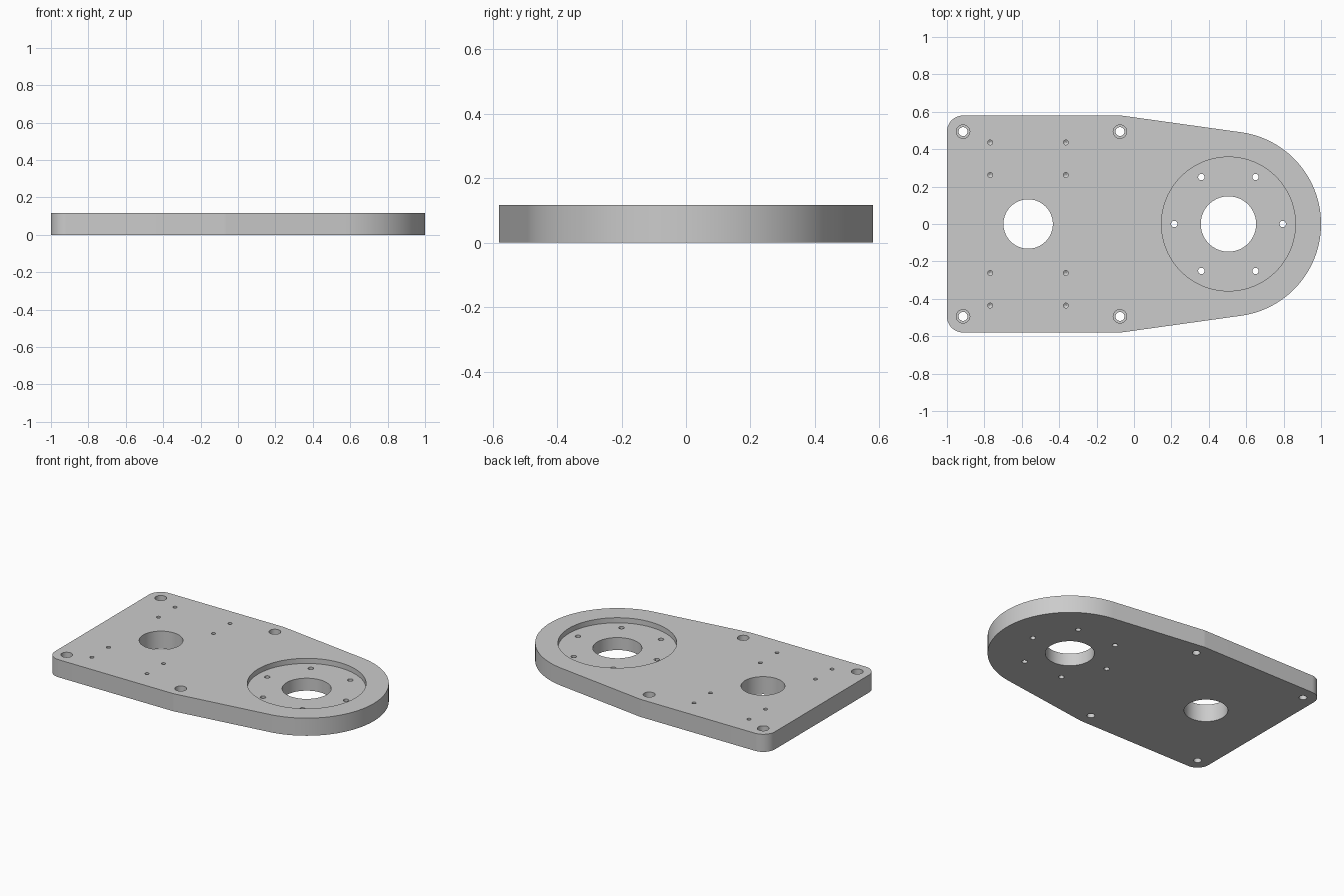
import bpy, bmesh
from math import sin, cos, pi, radians, atan2, acos, hypot

if "Cube" in bpy.data.objects:
    bpy.data.objects.remove(bpy.data.objects["Cube"])

H = 0.117                      # plate thickness
TOP = H + 0.05                 # cutters overshoot the faces
BOT = -0.05
NOSE_X, NOSE_R = 0.505, 0.495  # round end
CORNER_R = 0.086
CX, MX, CY = -0.914, -0.075, 0.494   # mounting hole positions


def new_object(name, bm):
    bmesh.ops.recalc_face_normals(bm, faces=bm.faces)
    mesh = bpy.data.meshes.new(name)
    bm.to_mesh(mesh)
    bm.free()
    ob = bpy.data.objects.new(name, mesh)
    bpy.context.collection.objects.link(ob)
    return ob


def arc(cx, cy, r, a0, a1, n):
    return [(cx + r * cos(a0 + (a1 - a0) * i / n), cy + r * sin(a0 + (a1 - a0) * i / n))
            for i in range(n + 1)]


def turned_cutter(name, profile, centres, n=48):
    """Revolve an (r, z) profile, bottom to top, at every centre."""
    bm = bmesh.new()
    for cx, cy in centres:
        rings = [[bm.verts.new((cx + r * cos(2 * pi * i / n), cy + r * sin(2 * pi * i / n), z))
                  for i in range(n)] for r, z in profile]
        for a, b in zip(rings, rings[1:]):
            for i in range(n):
                j = (i + 1) % n
                bm.faces.new((a[i], a[j], b[j], b[i]))
        bm.faces.new(rings[0][::-1])
        bm.faces.new(rings[-1])
    ob = new_object(name, bm)
    ob.hide_render = True
    return ob


# Plate outline: upper half from nose to rear corner, then mirrored
dx, dy = NOSE_X - MX, -CY
tangent = atan2(dy, dx) + acos((CORNER_R - NOSE_R) / hypot(dx, dy))
half = arc(NOSE_X, 0, NOSE_R, 0, tangent, 48)
half += arc(MX, CY, CORNER_R, tangent, pi / 2, 4)
half += arc(CX, CY, CORNER_R, pi / 2, pi, 16)
outline = half + [(x, -y) for x, y in reversed(half[1:])]

bm = bmesh.new()
face = bm.faces.new([bm.verts.new((x, y, 0)) for x, y in outline])
ext = bmesh.ops.extrude_face_region(bm, geom=[face])
bmesh.ops.translate(bm, vec=(0, 0, H),
                    verts=[v for v in ext["geom"] if isinstance(v, bmesh.types.BMVert)])
plate = new_object("mounting_plate", bm)

# Holes and recess
floor = H - 0.034
flange = arc(NOSE_X, 0, 0.29, 0, radians(300), 5)
corners = [(x, s * CY) for x in (CX, MX) for s in (1, -1)]
blind = [(x, s * y) for x in (-0.769, -0.364) for y in (0.262, 0.436) for s in (1, -1)]
cutters = [
    turned_cutter("bearing_recess_cutter",
                  [(0.148, BOT), (0.148, floor), (0.358, floor), (0.358, TOP)], [(NOSE_X, 0)], 96),
    turned_cutter("shaft_hole_cutter", [(0.132, BOT), (0.132, TOP)], [(-0.566, 0)], 96),
    turned_cutter("flange_hole_cutter", [(0.017, BOT), (0.017, TOP)], flange, 32),
    turned_cutter("corner_counterbore_cutter",
                  [(0.024, BOT), (0.024, 0.055), (0.036, 0.055), (0.036, TOP)], corners),
    turned_cutter("blind_hole_cutter", [(0.002, 0.03), (0.013, 0.037), (0.013, TOP)], blind, 24),
]

bpy.context.view_layer.objects.active = plate
plate.select_set(True)
for c in cutters:
    mod = plate.modifiers.new(c.name, "BOOLEAN")
    mod.operation = "DIFFERENCE"
    mod.solver = "EXACT"
    mod.object = c
    bpy.ops.object.modifier_apply(modifier=mod.name)
    bpy.data.objects.remove(c)

bpy.ops.object.shade_smooth_by_angle(angle=radians(25))
